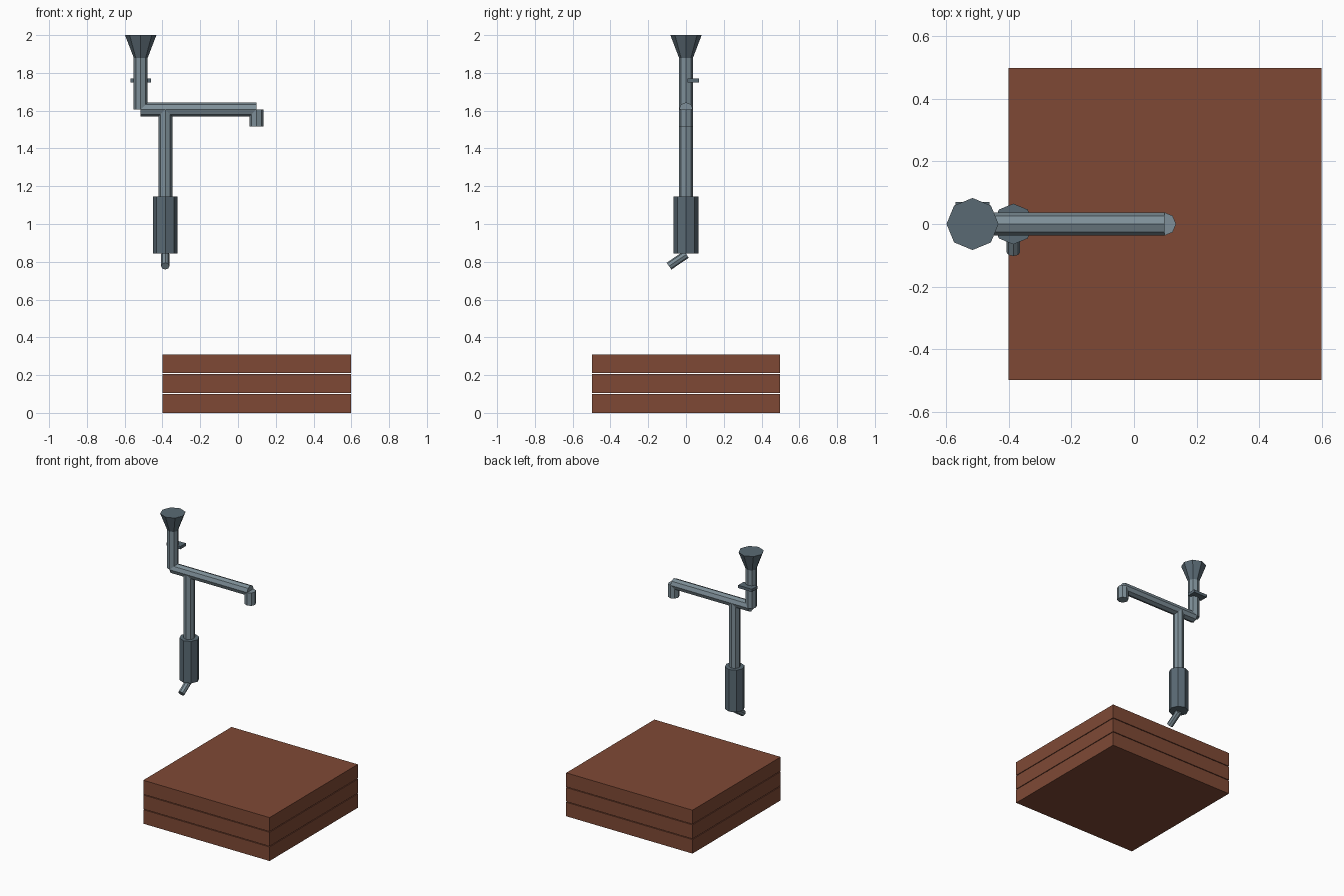
import bpy, math
from mathutils import Vector

if "Cube" in bpy.data.objects:
    bpy.data.objects.remove(bpy.data.objects["Cube"])


def material(name, rgb):
    m = bpy.data.materials.new(name)
    lin = [((c / 255 + 0.055) / 1.055) ** 2.4 for c in rgb]
    m.diffuse_color = (*lin, 1)
    m.use_nodes = True
    m.node_tree.nodes["Principled BSDF"].inputs["Base Color"].default_value = m.diffuse_color
    return m


pipe_metal = material("light steel", (126, 143, 152))
dark_metal = material("dark steel", (90, 106, 116))
brown = material("brown clay", (127, 73, 53))


def finish(name, mat):
    ob = bpy.context.object
    ob.name = name
    ob.data.materials.append(mat)
    return ob


def box(name, lo, hi, mat):
    lo, hi = Vector(lo), Vector(hi)
    bpy.ops.mesh.primitive_cube_add(size=1, location=(lo + hi) / 2)
    ob = finish(name, mat)
    ob.scale = hi - lo
    return ob


def tube(name, start, end, r1, r2, mat):
    """Eight-sided closed tube or cone between two points."""
    a, b = Vector(start), Vector(end)
    bpy.ops.mesh.primitive_cone_add(vertices=8, radius1=r1, radius2=r2,
                                    depth=(b - a).length, location=(a + b) / 2)
    ob = finish(name, mat)
    ob.rotation_euler = Vector((0, 0, 1)).rotation_difference(b - a).to_euler()
    return ob


# Stacked square slabs with narrow gaps
for i in range(3):
    z = i * 0.105
    box(f"slab_{i + 1}", (-0.4, -0.498, z), (0.598, 0.498, z + 0.1), brown)

# Funnel, its neck and the small bracket behind it
NECK, DROP, R = -0.515, -0.385, 0.037
tube("funnel", (NECK, 0, 1.88), (NECK, 0, 2.0), R, 0.083, dark_metal)
tube("neck_pipe", (NECK, 0, 1.607), (NECK, 0, 1.88), R, R, pipe_metal)
box("bracket", (-0.569, 0.008, 1.75), (-0.461, 0.07, 1.77), dark_metal)

# Horizontal pipe and outlet
tube("cross_pipe", (NECK, 0, 1.607), (0.097, 0, 1.607), R, R, pipe_metal)
tube("outlet", (0.097, 0, 1.515), (0.097, 0, 1.607), R, R, pipe_metal)

# Drop pipe, canister and tilted nozzle
tube("drop_pipe", (DROP, 0, 1.14), (DROP, 0, 1.607), R, R, pipe_metal)
tube("canister", (DROP, 0, 0.845), (DROP, 0, 1.145), 0.065, 0.065, dark_metal)
tube("nozzle", (DROP, -0.09, 0.777), (DROP, 0.002, 0.839), 0.022, 0.022, pipe_metal)
